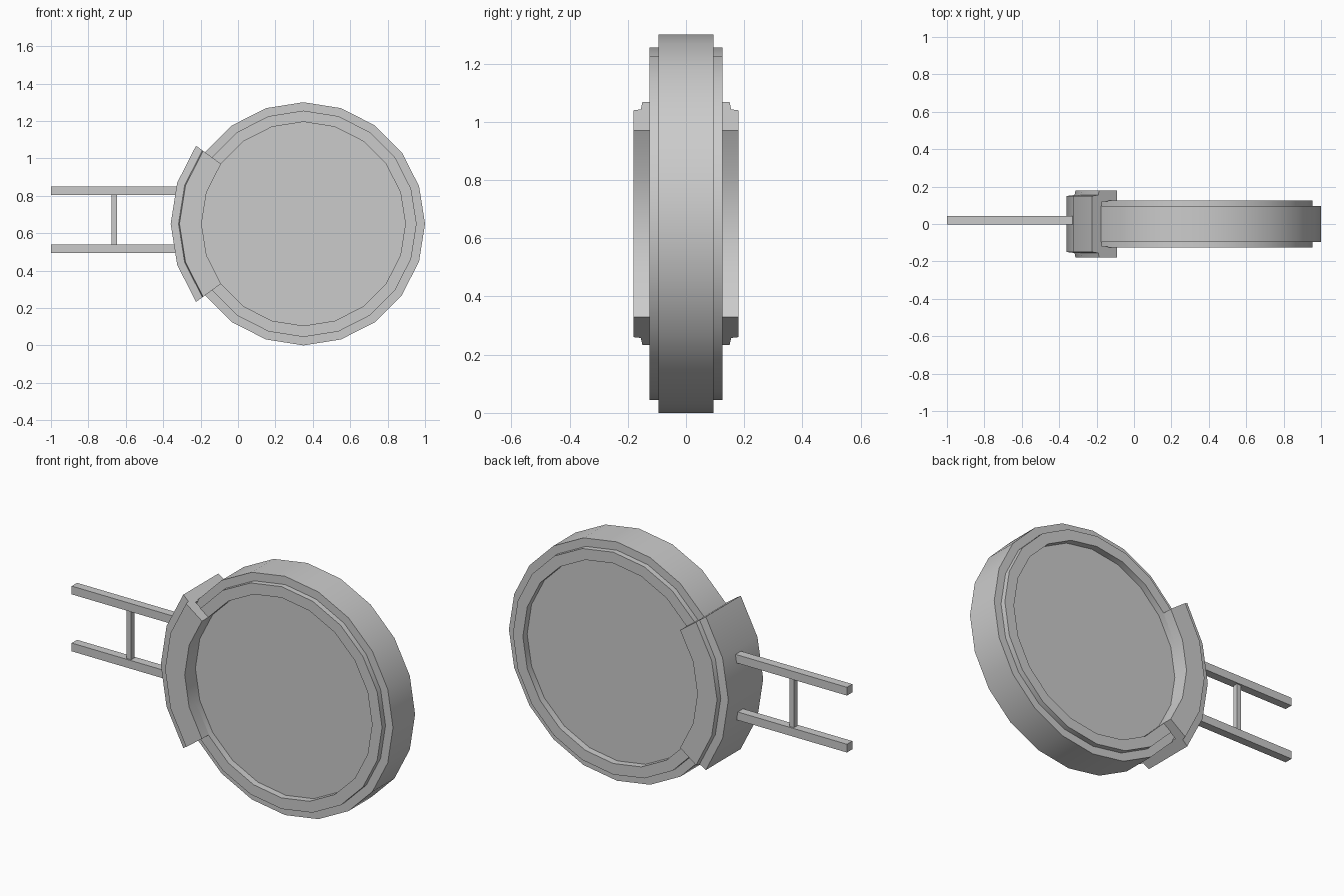
import bpy, bmesh, math

if "Cube" in bpy.data.objects:
    bpy.data.objects.remove(bpy.data.objects["Cube"])

CX, CZ = 0.35, 0.65          # wheel centre
STEP = math.radians(18)      # 20-sided wheel


def finish(name, bm, smooth=False):
    bmesh.ops.remove_doubles(bm, verts=bm.verts, dist=1e-5)
    bmesh.ops.recalc_face_normals(bm, faces=bm.faces)
    me = bpy.data.meshes.new(name)
    bm.to_mesh(me)
    bm.free()
    ob = bpy.data.objects.new(name, me)
    bpy.context.collection.objects.link(ob)
    if smooth:
        bpy.ops.object.select_all(action='DESELECT')
        ob.select_set(True)
        bpy.context.view_layer.objects.active = ob
        bpy.ops.object.shade_smooth_by_angle(angle=math.radians(30))
    return ob


def sweep(name, profile, first, count, closed):
    """Turn a (radius, y) profile about the wheel axle in 18 degree steps."""
    bm = bmesh.new()
    rings = []
    for i in range(first, first + count + 1):
        a = i * STEP
        rings.append([bm.verts.new((CX + r * math.cos(a), y, CZ + r * math.sin(a)))
                      for r, y in profile])
    n = len(profile)
    for a, b in zip(rings, rings[1:]):
        for j in range(n if closed else n - 1):
            k = (j + 1) % n
            bm.faces.new((a[j], a[k], b[k], b[j]))
    if closed:
        bm.faces.new(rings[0])
        bm.faces.new(rings[-1])
    return finish(name, bm, True)


def box(name, x0, x1, y0, y1, z0, z1):
    bm = bmesh.new()
    bmesh.ops.create_cube(bm, size=1)
    for v in bm.verts:
        v.co = ((x0 + x1) / 2 + v.co.x * (x1 - x0),
                (y0 + y1) / 2 + v.co.y * (y1 - y0),
                (z0 + z1) / 2 + v.co.z * (z1 - z0))
    return finish(name, bm)


def mirrored(half):
    return half + [(r, -y) for r, y in reversed(half)]


# Wheel tread with a raised side ring
rim = [(0.545, 0.088), (0.545, 0.125), (0.605, 0.125), (0.605, 0.095), (0.65, 0.095)]
sweep("wheel_rim", mirrored(rim), 0, 20, False)

# Recessed disc faces inside the rim
for name, y in (("front_disc", -0.088), ("back_disc", 0.088)):
    bm = bmesh.new()
    verts = [bm.verts.new((CX + 0.545 * math.cos(i * STEP), y,
                           CZ + 0.545 * math.sin(i * STEP))) for i in range(20)]
    if y > 0:
        verts.reverse()
    face = bm.faces.new(verts)
    face.normal_update()
    if face.normal.y * y < 0:
        face.normal_flip()
    me = bpy.data.meshes.new(name)
    bm.to_mesh(me)
    bm.free()
    bpy.context.collection.objects.link(bpy.data.objects.new(name, me))

# Clamp wrapping the left side of the wheel, U-shaped section
clamp = [(0.645, 0.12), (0.545, 0.12), (0.545, 0.18), (0.663, 0.18),
         (0.668, 0.155), (0.71, 0.15)]
sweep("wheel_clamp", mirrored(clamp), 8, 4, True)

# Two rails and the rung between them
for name, z0 in (("upper_rail", 0.805), ("lower_rail", 0.495)):
    box(name, -1.0, -0.33, -0.002, 0.044, z0, z0 + 0.045)
box("rung", -0.675, -0.648, 0.007, 0.035, 0.53, 0.815)
